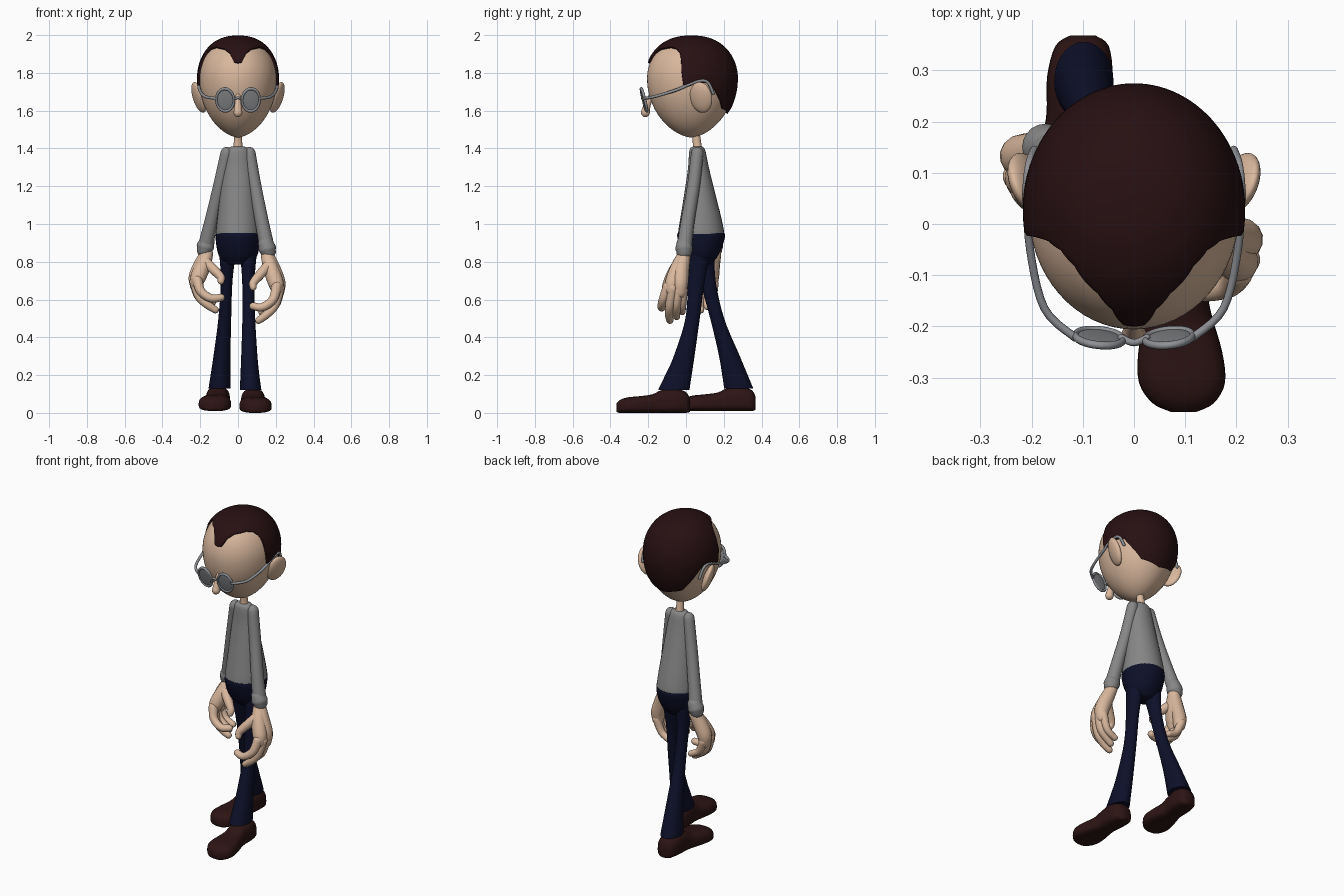
import bpy, bmesh, math
from math import sin, cos, pi, radians, copysign
from mathutils import Vector

if "Cube" in bpy.data.objects:
    bpy.data.objects.remove(bpy.data.objects["Cube"])


def material(name, rgb):
    m = bpy.data.materials.new(name)
    m.diffuse_color = (*rgb, 1)
    m.use_nodes = True
    m.node_tree.nodes["Principled BSDF"].inputs["Base Color"].default_value = m.diffuse_color
    return m


SKIN = material("skin", (0.70, 0.48, 0.34))
HAIR = material("dark_hair", (0.020, 0.005, 0.006))
SHOE = material("shoe_brown", (0.026, 0.007, 0.007))
NAVY = material("navy_cloth", (0.004, 0.005, 0.022))
GREY = material("grey_knit", (0.24, 0.24, 0.24))
METAL = material("grey_frame", (0.27, 0.28, 0.30))
LENS = material("grey_lens", (0.22, 0.23, 0.24))


def finish(ob, name, mat):
    ob.name = name
    ob.data.materials.append(mat)
    for p in ob.data.polygons:
        p.use_smooth = True
    ob.data.set_sharp_from_angle(angle=radians(50))
    return ob


def skin_rings(name, rings, mat, caps=True):
    bm = bmesh.new()
    vs = [[bm.verts.new(p) for p in r] for r in rings]
    n = len(vs[0])
    for a, b in zip(vs, vs[1:]):
        for i in range(n):
            j = (i + 1) % n
            bm.faces.new((a[i], a[j], b[j], b[i]))
    if caps:
        bm.faces.new(vs[0])
        bm.faces.new(vs[-1])
    bmesh.ops.recalc_face_normals(bm, faces=bm.faces)
    me = bpy.data.meshes.new(name)
    bm.to_mesh(me)
    bm.free()
    ob = bpy.data.objects.new(name, me)
    bpy.context.collection.objects.link(ob)
    return finish(ob, name, mat)


def spline(rows, steps=5):
    # Catmull-Rom resampling of rows of numbers
    out = []
    for k in range(len(rows) - 1):
        p = [rows[max(0, min(len(rows) - 1, k + d))] for d in (-1, 0, 1, 2)]
        for s in range(steps):
            t = s / steps
            out.append([0.5 * (2*b + (c-a)*t + (2*a-5*b+4*c-d)*t*t + (3*b-a-3*c+d)*t**3)
                        for a, b, c, d in zip(*p)])
    return out + [list(rows[-1])]


def column(name, rows, mat, n=28):
    # rows: z, centre x, centre y, radius x, radius y
    skin_rings(name, [[(cx + rx*cos(2*pi*i/n), cy + ry*sin(2*pi*i/n), z) for i in range(n)]
                      for z, cx, cy, rx, ry in spline(rows)], mat)


def tube(name, rows, mat, n=14):
    # rows: x, y, z, radius; ends are rounded
    pts = spline(rows)
    P = [Vector(p[:3]) for p in pts]
    T = [(P[min(i+1, len(P)-1)] - P[max(i-1, 0)]).normalized() for i in range(len(P))]
    stations = [(P[i], T[i], pts[i][3]) for i in range(len(P))]
    angles = [radians(a) for a in (25, 50, 70, 85)]
    r0, r1 = pts[0][3], pts[-1][3]
    head = [(P[0] - T[0]*r0*sin(a), T[0], r0*cos(a)) for a in reversed(angles)]
    tail = [(P[-1] + T[-1]*r1*sin(a), T[-1], r1*cos(a)) for a in angles]
    ref = Vector((0, 1, 0)) if abs(T[0].y) < 0.7 else Vector((0, 0, 1))
    rings = []
    for c, t, r in head + stations + tail:
        u = (ref - t*ref.dot(t)).normalized()
        v = t.cross(u)
        ref = u
        rings.append([c + u*r*cos(2*pi*i/n) + v*r*sin(2*pi*i/n) for i in range(n)])
    skin_rings(name, rings, mat)


def ball(name, loc, scale, rot, mat):
    bpy.ops.mesh.primitive_uv_sphere_add(segments=28, ring_count=16, location=loc, rotation=rot)
    ob = bpy.context.object
    ob.scale = scale
    finish(ob, name, mat)


# Head: round skull with a narrowing jaw
def head_point(az, z, grow=1.0):
    k = max(-1, min(1, (z - 1.77) / (0.217 if z > 1.77 else 0.312)))
    f = math.sqrt(1 - k*k) ** (0.85 if z > 1.77 else 1.2) * grow
    return (0.206*f*sin(az), 0.028 - 0.234*f*cos(az), 1.77 + (z - 1.77)*grow)


rings = []
for j in range(1, 40):
    c = cos(pi*j/40)
    z = 1.77 + c*(0.217 if c > 0 else 0.312)
    rings.append([head_point(2*pi*i/64, z) for i in range(64)])
skin_rings("head", rings, SKIN)

# Hair: cap whose lower edge follows a receding hairline (degrees from front, height)
LINE = [(0, 1.85), (6, 1.855), (14, 1.90), (26, 1.922), (50, 1.932), (64, 1.924), (73, 1.90),
        (77, 1.85), (79, 1.735), (88, 1.73), (97, 1.75), (115, 1.745), (128, 1.68),
        (143, 1.615), (180, 1.59)]


def hairline(deg):
    d = min(deg, 360 - deg)
    for (a, za), (b, zb) in zip(LINE, LINE[1:]):
        if d <= b:
            return za + (zb - za)*(d - a)/(b - a)


rings = []
for j in range(26):
    t = max(0.02, min(j, 24) / 24)
    rings.append([])
    for i in range(180):
        low = hairline(2*i)
        rings[-1].append(head_point(radians(2*i), 1.987 - (1.987 - low)*t*t,
                                    0.97 if j == 25 else 1.055 if j < 24 else 1.04))
# keep crown level at two units
for r in rings:
    for i, (x, y, z) in enumerate(r):
        r[i] = (x, y, min(z, 1.998) if z < 1.9 else 1.9 + (z - 1.9)*0.99)
skin_rings("hair", rings, HAIR)

# Nose, ears, neck
tube("nose", [(0, -0.185, 1.68, .014), (0, -0.205, 1.63, .018), (0, -0.215, 1.59, .024)], SKIN)
for s, side in ((1, "left"), (-1, "right")):
    ball(side + "_ear", (s*0.207, 0.08, 1.67), (0.025, 0.062, 0.085),
         (0, s*radians(18), -s*radians(22)), SKIN)
column("neck", [(1.36, 0, .06, .035, .035), (1.41, 0, .06, .024, .024), (1.50, 0, .05, .02, .02)], SKIN)

# Round glasses
for s, side in ((1, "left"), (-1, "right")):
    c, rot = (s*0.068, -0.222, 1.657), (radians(104), 0, s*radians(6))
    ball(side + "_lens", c, (0.047, 0.062, 0.006), rot, LENS)
    bpy.ops.mesh.primitive_torus_add(location=c, rotation=rot, major_radius=1, minor_radius=0.14,
                                     major_segments=36, minor_segments=10)
    rim = bpy.context.object
    rim.scale = (0.047, 0.061, 0.055)
    finish(rim, side + "_rim", METAL)
    tube(side + "_temple_arm", [(s*.115, -.222, 1.665, .008), (s*.175, -.165, 1.675, .008),
         (s*.203, -.05, 1.71, .008), (s*.21, .06, 1.755, .008), (s*.205, .115, 1.75, .008),
         (s*.195, .145, 1.69, .008)], METAL, 10)
tube("bridge", [(-.025, -.222, 1.66, .007), (0, -.232, 1.668, .007), (.025, -.222, 1.66, .007)], METAL, 10)

# Sweater body
column("sweater", [(1.41, 0, .06, .035, .025), (1.39, 0, .06, .06, .042), (1.3, 0, .066, .075, .055),
                   (1.18, 0, .072, .092, .078), (1.05, 0, .078, .108, .105), (.97, 0, .08, .117, .12),
                   (.94, 0, .08, .117, .122)], GREY)

# Sleeves: left arm swings forward, right arm back
ARMS = {"left": [(.06, .06, 1.375, .033), (.09, .04, 1.2, .034), (.125, .01, 1.02, .036), (.155, -.01, .87, .04)],
        "right": [(-.06, .06, 1.375, .033), (-.098, .085, 1.2, .034), (-.14, .12, 1.02, .036), (-.173, .15, .88, .04)]}
for side, rows in ARMS.items():
    tube(side + "_sleeve", rows, GREY, 20)
    x, y, z, r = rows[-1]
    k = copysign(.008, x)
    tube(side + "_cuff", [(x - k, y, z + .025, .041), (x, y, z, .046), (x + k/2, y, z - .015, .042)], GREY, 20)

# Hands: palm and curled fingers, reused mirrored for the right side
HAND = {"palm_front": [(.155, -.015, .83, .034), (.175, -.045, .76, .042), (.20, -.07, .69, .042), (.207, -.08, .655, .034)],
        "palm_back": [(.158, -.01, .83, .034), (.185, -.025, .76, .042), (.21, -.03, .69, .042), (.212, -.03, .64, .034)],
        "index": [(.205, -.095, .67, .028), (.185, -.12, .60, .024), (.13, -.13, .56, .022), (.08, -.12, .565, .020)],
        "middle": [(.22, -.07, .66, .027), (.195, -.085, .57, .024), (.15, -.09, .52, .022), (.11, -.085, .49, .019)],
        "ring": [(.22, -.04, .65, .026), (.197, -.05, .57, .023), (.13, -.05, .51, .019)],
        "little": [(.212, -.015, .65, .025), (.18, -.02, .57, .021), (.125, -.02, .535, .018)],
        "thumb": [(.16, -.05, .78, .028), (.115, -.08, .73, .026), (.082, -.10, .69, .022), (.08, -.11, .665, .018)]}
for part, rows in HAND.items():
    tube("left_" + part, rows, SKIN)
    tube("right_" + part, [(-x - .01, y + .163, .85 + (z - .84)*.87, r) for x, y, z, r in rows], SKIN)

# Trousers
column("trouser_seat", [(.952, 0, .08, .116, .124), (.93, 0, .08, .119, .126), (.87, 0, .08, .112, .108),
                        (.82, 0, .08, .095, .082), (.785, 0, .08, .06, .05)], NAVY)
column("left_trouser_leg", [(.86, .055, .075, .046, .06), (.7, .055, .055, .033, .045),
                            (.5, .057, .035, .034, .038), (.3, .06, -.01, .043, .055),
                            (.2, .063, -.04, .05, .07), (.12, .067, -.065, .057, .083)], NAVY)
column("right_trouser_leg", [(.86, -.055, .09, .046, .06), (.7, -.06, .115, .031, .042),
                             (.5, -.07, .165, .034, .037), (.3, -.085, .23, .045, .055),
                             (.13, -.098, .279, .058, .077)], NAVY)

# Shoes: sections from heel to toe (distance, half width, height)
SOLE = [(0, .025, .07), (.02, .052, .11), (.08, .064, .128), (.15, .060, .12), (.2, .066, .098),
        (.27, .082, .088), (.33, .084, .082), (.37, .06, .068), (.387, .025, .045)]


def shoe(name, hx, hy, tx, lift):
    def pw(v):
        return copysign(abs(v)**0.7, v)
    rings = []
    for s, w, h in spline(SOLE, 4):
        cx = hx + (tx - hx)*s/.387
        low = lift + .012*(1 - min(1, w/.05))
        rings.append([(cx + w*pw(cos(a)), hy - s, low + (h - .0)*(.38 + (.62 if sin(a) > 0 else .38)*pw(sin(a))))
                      for a in (2*pi*i/28 for i in range(28))])
    skin_rings(name, rings, SHOE)


shoe("left_shoe", .075, .02, .097, 0)
shoe("right_shoe", -.1, .368, -.128, .01)
